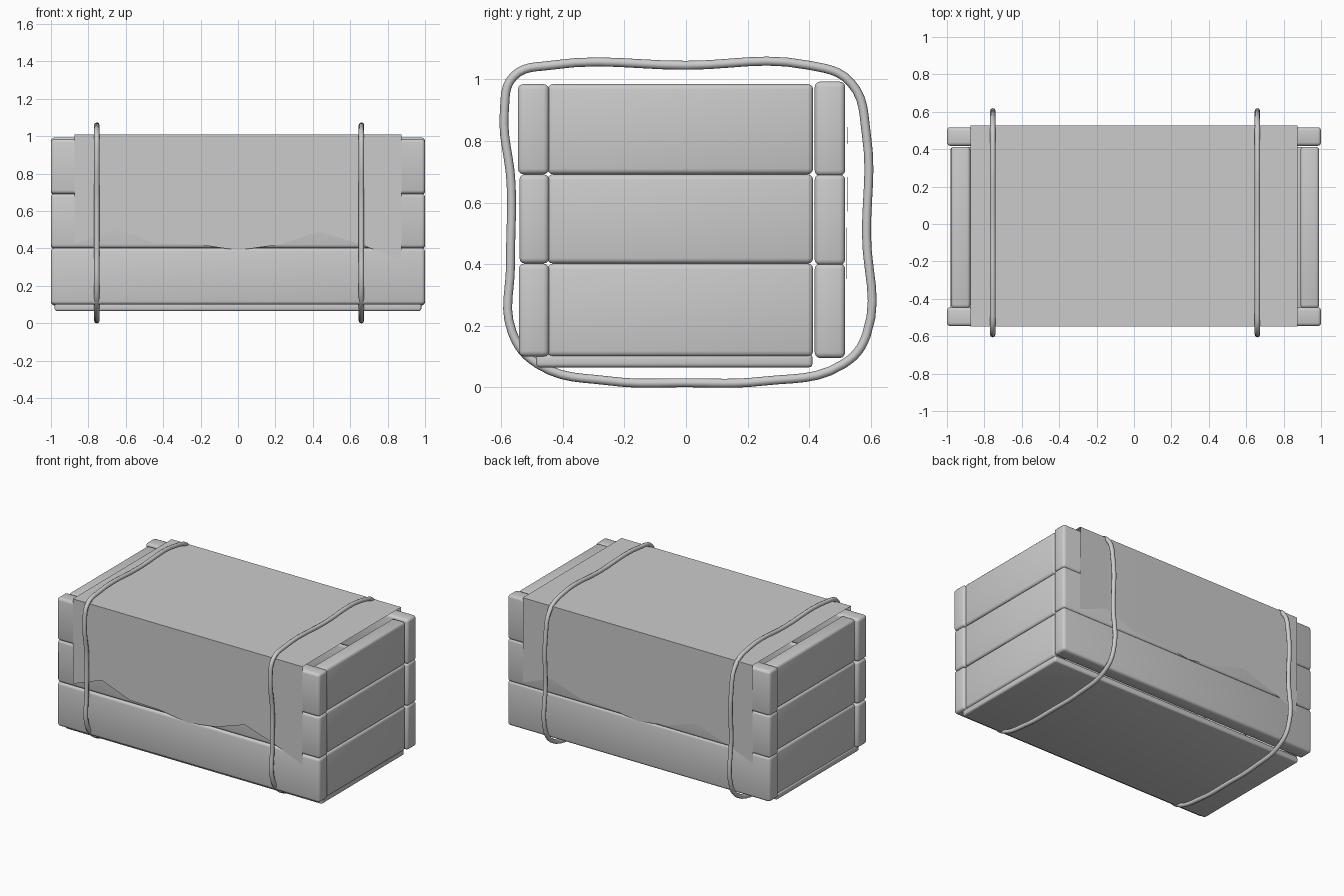
import bpy

if "Cube" in bpy.data.objects:
    bpy.data.objects.remove(bpy.data.objects["Cube"])


def box(name, x, y, z, bevel=0.018):
    """Rounded plank from (min, max) ranges."""
    bpy.ops.mesh.primitive_cube_add(size=1, location=[(a + b) / 2 for a, b in (x, y, z)])
    ob = bpy.context.object
    ob.name = name
    ob.scale = [b - a for a, b in (x, y, z)]
    bpy.ops.object.transform_apply(location=False, rotation=False, scale=True)
    mod = ob.modifiers.new("round", "BEVEL")
    mod.width = bevel
    mod.segments = 3
    bpy.ops.object.modifier_apply(modifier="round")
    bpy.ops.object.shade_smooth_by_angle()
    return ob


# Three courses of planks on each wall
levels = [(0.10, 0.402), (0.402, 0.692), (0.692, 0.985)]
fronts = [-0.543, -0.541, -0.546]
for i, (a, b) in enumerate(levels):
    box(f"front_plank_{i}", (-1, 1), (fronts[i], -0.445), (a, b))
    box(f"back_plank_{i}", (-1, 1), (0.418, 0.517), (a - 0.005, b + 0.008 * (i == 2)))
    box(f"left_plank_{i}", (-0.978, -0.875), (-0.45, 0.413), (a, b))
    box(f"right_plank_{i}", (0.89, 0.99), (-0.45, 0.413), (a, b))

# Floor panel
box("floor_panel", (-0.98, 0.98), (-0.487, 0.411), (0.065, 0.108), 0.012)

# Cloth cover: a thin sheet over the top with ragged hems on both sides
xs = [-0.875, -0.655, -0.44, -0.22, 0, 0.22, 0.435, 0.66, 0.875]
hem = [0.425, 0.507, 0.427, 0.422, 0.39, 0.42, 0.492, 0.42, 0.335]
verts, faces = [], []
for x, zf, zb in zip(xs, hem, reversed(hem)):
    verts += [(x, -0.548, zf), (x, -0.548, 1.01), (x, 0.527, 1.01), (x, 0.522, zb)]
for i in range(len(xs) - 1):
    for j in range(3):
        k = 4 * i + j
        faces.append((k, k + 4, k + 5, k + 1))
mesh = bpy.data.meshes.new("cloth_cover")
mesh.from_pydata(verts, [], faces)
cloth = bpy.data.objects.new("cloth_cover", mesh)
bpy.context.collection.objects.link(cloth)

# Rope loops tied around the crate
path = [(-0.44, 1.046), (0, 1.046), (0.40, 1.046), (0.535, 0.99), (0.586, 0.82),
        (0.586, 0.5), (0.586, 0.17), (0.51, 0.075), (0.25, 0.02), (0, 0.015),
        (-0.25, 0.021), (-0.48, 0.075), (-0.565, 0.18), (-0.57, 0.40),
        (-0.568, 0.66), (-0.59, 0.90), (-0.56, 1.01)]
for side, x in (("left", -0.755), ("right", 0.66)):
    curve = bpy.data.curves.new(f"rope_{side}", "CURVE")
    curve.dimensions = "3D"
    curve.bevel_depth = 0.0145
    curve.bevel_resolution = 2
    curve.resolution_u = 6
    spline = curve.splines.new("BEZIER")
    spline.bezier_points.add(len(path) - 1)
    spline.use_cyclic_u = True
    for p, (y, z) in zip(spline.bezier_points, path):
        p.co = (x, y, z)
        p.handle_left_type = p.handle_right_type = "AUTO"
    rope = bpy.data.objects.new(f"rope_{side}", curve)
    bpy.context.collection.objects.link(rope)
